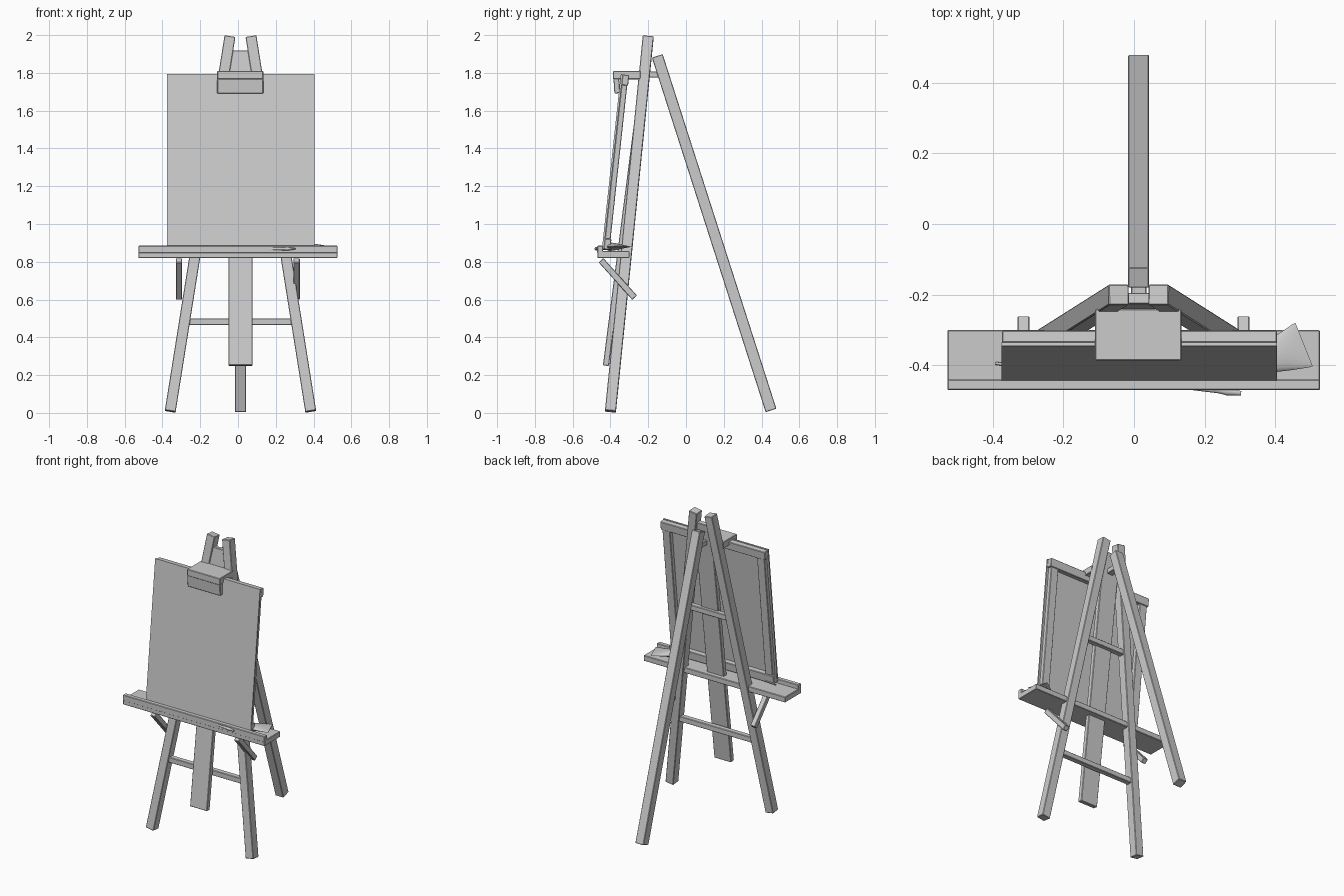
import bpy, bmesh, math
from mathutils import Vector, Matrix

if "Cube" in bpy.data.objects:
    bpy.data.objects.remove(bpy.data.objects["Cube"])

CX = 0.013  # middle line of the stand
gray = bpy.data.materials.new("plain_gray")
gray.diffuse_color = (0.6, 0.6, 0.6, 1)
gray.use_nodes = True
gray.node_tree.nodes["Principled BSDF"].inputs["Base Color"].default_value = gray.diffuse_color


def finish(name, bm):
    bmesh.ops.recalc_face_normals(bm, faces=bm.faces)
    me = bpy.data.meshes.new(name)
    bm.to_mesh(me)
    bm.free()
    me.materials.append(gray)
    ob = bpy.data.objects.new(name, me)
    bpy.context.collection.objects.link(ob)
    return ob


def beam(name, a, b, width, depth, bevel=0.003):
    """Square-ended bar from a to b; width runs along x, depth along y."""
    a, b = Vector(a), Vector(b)
    z = (b - a).normalized()
    x = Vector((0, 1, 0)).cross(z).normalized()
    y = z.cross(x)
    rot = Matrix((x, y, z)).transposed().to_4x4()
    bm = bmesh.new()
    bmesh.ops.create_cube(bm, size=1)
    bm.transform(Matrix.Translation((a + b) / 2) @ rot
                 @ Matrix.Diagonal((width, depth, (b - a).length, 1)))
    ob = finish(name, bm)
    if bevel:
        mod = ob.modifiers.new("soft_edge", "BEVEL")
        mod.width, mod.segments = bevel, 1
    return ob


def box(name, x0, x1, y0, y1, z0, z1, bevel=0.003):
    xm, ym = (x0 + x1) / 2, (y0 + y1) / 2
    return beam(name, (xm, ym, z0), (xm, ym, z1), x1 - x0, y1 - y0, bevel)


def loft(name, origin, axis, sections, n=20):
    """Skin ellipses (distance, half width, half height) along a level axis."""
    o, d = Vector(origin), Vector(axis).normalized()
    side, up = Vector((-d.y, d.x, 0)).normalized(), Vector((0, 0, 1))
    bm = bmesh.new()
    rings = []
    for t, w, h in sections:
        rings.append([bm.verts.new(o + d * t + side * w * math.cos(k * math.tau / n)
                                   + up * h * math.sin(k * math.tau / n)) for k in range(n)])
    for r, s in zip(rings, rings[1:]):
        for k in range(n):
            bm.faces.new((r[k], r[(k + 1) % n], s[(k + 1) % n], s[k]))
    bm.faces.new(rings[0])
    bm.faces.new(rings[-1])
    ob = finish(name, bm)
    bpy.context.view_layer.objects.active = ob
    ob.select_set(True)
    bpy.ops.object.shade_smooth_by_angle(angle=math.radians(35))
    ob.select_set(False)


# Splayed front legs and the tray braces
for side, label in ((-1, "left"), (1, "right")):
    beam("front_leg_" + label, (CX + side * 0.372, -0.40, 0.008),
         (CX + side * 0.056, -0.20, 1.992), 0.058, 0.058)
    bx = -0.3125 if side < 0 else 0.31
    beam("tray_brace_" + label, (bx, -0.272, 0.61), (bx, -0.45, 0.808), 0.034, 0.034)

# Back leg, hinge and central plank
beam("back_leg", (CX, 0.45, 0.013), (CX, -0.152, 1.89), 0.06, 0.06)
box("hinge_block", CX - 0.022, CX + 0.022, -0.25, -0.14, 1.775, 1.808)
beam("center_plank", (CX, -0.424, 0.25), (CX, -0.21, 1.918), 0.126, 0.032)

# Cross bars between the front legs
for name, z in (("lower_cross_bar", 0.482), ("upper_cross_bar", 1.30)):
    half, y = 0.372 - 0.159 * z, -0.40 + 0.101 * z
    box(name, CX - half, CX + half, y - 0.018, y + 0.018, z - 0.018, z + 0.018)

# Tray with raised front lip
box("tray_shelf", -0.528, 0.526, -0.469, -0.30, 0.82, 0.857)
box("tray_lip", -0.528, 0.526, -0.47, -0.44, 0.845, 0.885)

# Canvas panel leaning back, with stretcher frame behind it
LOW, SLOPE = Vector((0.015, -0.445, 0.868)), Vector((0, 0.1, 0.925)).normalized()
BACK = Vector((0, SLOPE.z, -SLOPE.y))


def on_canvas(x, up, back):
    return LOW + Vector((x, 0, 0)) + SLOPE * up + BACK * back


beam("canvas_sheet", on_canvas(0, 0, 0.005), on_canvas(0, 0.932, 0.005), 0.78, 0.01, 0)
for name, h in (("bottom_rail", 0.0), ("top_rail", 0.874)):
    beam(name, on_canvas(0, h, 0.027), on_canvas(0, h + 0.056, 0.027), 0.778, 0.035)
for side, label in ((-1, "left"), (1, "right")):
    beam("stile_" + label, on_canvas(side * 0.352, 0.055, 0.025),
         on_canvas(side * 0.352, 0.876, 0.025), 0.056, 0.03)

# Top clamp holding the canvas
box("clamp_top", CX - 0.123, CX + 0.121, -0.386, -0.24, 1.766, 1.81)
beam("clamp_lip", (CX - 0.001, -0.364, 1.692), (CX - 0.001, -0.369, 1.77), 0.244, 0.03)

# Paint tube: flat crimped end, round shoulder, narrow cap
loft("paint_tube", (0.481, -0.341, 0.88), (-0.93, -0.37, 0),
     [(0, 0.066, 0.003), (0.012, 0.065, 0.003), (0.06, 0.054, 0.012), (0.12, 0.038, 0.02),
      (0.17, 0.025, 0.023), (0.185, 0.012, 0.012), (0.19, 0.014, 0.014), (0.22, 0.012, 0.012)])

# Paint brush lying along the tray
loft("paint_brush", (-0.392, -0.394, 0.869), (0.69, -0.084, 0),
     [(0, 0.004, 0.004), (0.15, 0.007, 0.007), (0.55, 0.008, 0.008),
      (0.64, 0.008, 0.008), (0.66, 0.011, 0.009), (0.70, 0.006, 0.004)], 12)
